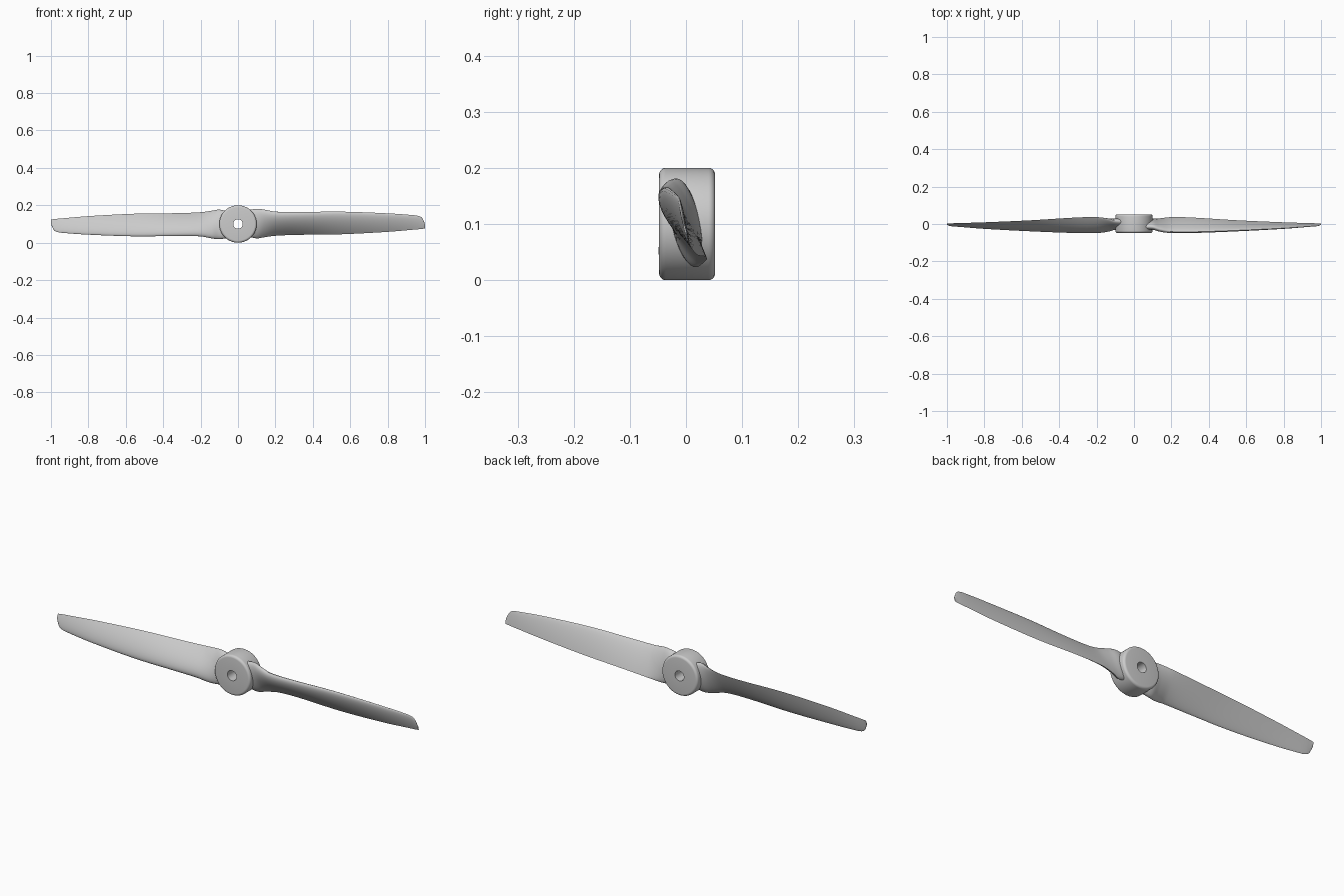
import bpy, bmesh, math
from mathutils import Vector, Matrix

if "Cube" in bpy.data.objects:
    bpy.data.objects.remove(bpy.data.objects["Cube"])

CENTRE = Vector((0, 0, 0.1))


def make_object(name, bm):
    bmesh.ops.recalc_face_normals(bm, faces=bm.faces[:])
    mesh = bpy.data.meshes.new(name)
    bm.to_mesh(mesh)
    bm.free()
    obj = bpy.data.objects.new(name, mesh)
    bpy.context.collection.objects.link(obj)
    bpy.ops.object.select_all(action='DESELECT')
    bpy.context.view_layer.objects.active = obj
    obj.select_set(True)
    bpy.ops.object.shade_smooth_by_angle(angle=math.radians(40))
    return obj


def bridge(bm, rings, loop):
    pairs = list(zip(rings, rings[1:])) + ([(rings[-1], rings[0])] if loop else [])
    for a, b in pairs:
        for i in range(len(a)):
            j = (i + 1) % len(a)
            bm.faces.new((a[i], a[j], b[j], b[i]))


# Hub: rounded (radius, y) profile turned around the y axis, with a shaft hole
def build_hub(y0=-0.048, y1=0.052, r=0.1, hole=0.025, bev=0.012, seg=96):
    profile = [(hole, y1), (hole, y0)]
    for cy, start in ((y0 + bev, -90), (y1 - bev, 0)):
        for k in range(6):
            a = math.radians(start + 18 * k)
            profile.append((r - bev + bev * math.cos(a), cy + bev * math.sin(a)))
    bm = bmesh.new()
    rings = []
    for rad, y in profile:
        rings.append([bm.verts.new(CENTRE + Vector((rad * math.cos(2 * math.pi * i / seg), y,
                                                    rad * math.sin(2 * math.pi * i / seg))))
                      for i in range(seg)])
    bridge(bm, rings, True)
    return make_object("hub", bm)


# Blade stations: x, leading y, leading z, trailing y, trailing z, thickness, airfoil blend
STATIONS = [
    (0.05, -0.017, 0.174, 0.014, 0.034, 0.052, 0.0),
    (0.10, -0.018, 0.181, 0.018, 0.023, 0.050, 0.1),
    (0.14, -0.031, 0.177, 0.029, 0.029, 0.044, 0.5),
    (0.20, -0.041, 0.166, 0.037, 0.037, 0.036, 0.9),
    (0.32, -0.042, 0.164, 0.034, 0.042, 0.030, 1.0),
    (0.55, -0.034, 0.166, 0.020, 0.045, 0.022, 1.0),
    (0.80, -0.022, 0.157, 0.009, 0.058, 0.014, 1.0),
    (0.93, -0.013, 0.148, 0.005, 0.069, 0.009, 1.0),
    (0.965, -0.011, 0.143, 0.004, 0.072, 0.007, 1.0),
    (0.985, -0.009, 0.131, 0.003, 0.074, 0.005, 1.0),
    (1.00, -0.004, 0.100, 0.003, 0.076, 0.003, 1.0),
]


def smooth_stations(steps=5):
    n = len(STATIONS)
    tangents = []
    for i in range(n):
        a, b = STATIONS[max(i - 1, 0)], STATIONS[min(i + 1, n - 1)]
        tangents.append([(q - p) / (b[0] - a[0]) for p, q in zip(a, b)])
    out = []
    for i in range(n - 1):
        p, q = STATIONS[i], STATIONS[i + 1]
        h = q[0] - p[0]
        for k in range(steps):
            t = k / steps
            out.append([(2*t**3 - 3*t*t + 1) * p[c] + (t**3 - 2*t*t + t) * h * tangents[i][c]
                        + (3*t*t - 2*t**3) * q[c] + (t**3 - t*t) * h * tangents[i + 1][c]
                        for c in range(7)])
    return out + [list(STATIONS[-1])]


def section(station, half=16):
    x, ly, lz, ty, tz, thick, blend = station
    lead, trail = Vector((x, ly, lz)), Vector((x, ty, tz))
    chord = trail - lead
    front = Vector((0, chord.z, -chord.y)).normalized()
    points = []
    for i in range(2 * half):
        a = math.pi * i / half
        u = (1 - math.cos(a)) / 2
        oval = math.sqrt(max(u * (1 - u), 0)) * 2
        foil = 2.6 * math.sqrt(u) * (1 - u) + 0.08 * u * math.sin(math.pi * u)
        share = 0.5 + 0.2 * blend if i < half else -(0.5 - 0.2 * blend)
        points.append(lead + chord * u + front * thick * share * (oval + (foil - oval) * blend))
    return points


# Blades: one lofted twisted airfoil, turned half a revolution for the other
for name, angle in (("right_blade", 0), ("left_blade", math.pi)):
    bm = bmesh.new()
    rings = [[bm.verts.new(p) for p in section(s)] for s in smooth_stations()]
    bridge(bm, rings, False)
    bm.faces.new(rings[0])
    bm.faces.new(rings[-1])
    bmesh.ops.rotate(bm, verts=bm.verts[:], cent=CENTRE, matrix=Matrix.Rotation(angle, 3, 'Y'))
    make_object(name, bm)

build_hub()
